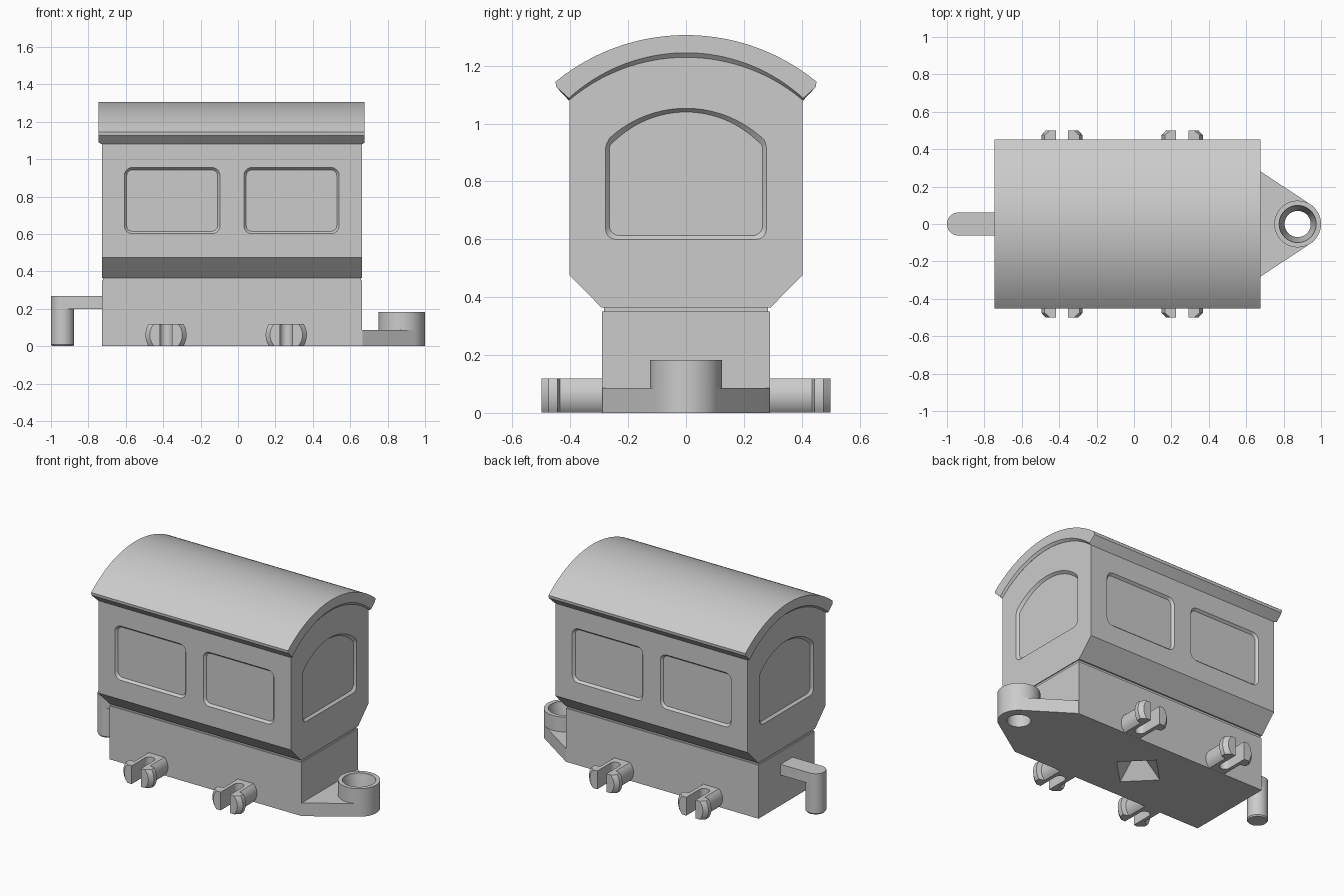
import bpy, bmesh
from math import sin, cos, pi, asin, sqrt

if "Cube" in bpy.data.objects:
    bpy.data.objects.remove(bpy.data.objects["Cube"])


def loft(name, sections):
    """Skin a list of equal-length rings of 3D points and cap both ends."""
    bm = bmesh.new()
    rings = [[bm.verts.new(p) for p in s] for s in sections]
    n = len(rings[0])
    for a, b in zip(rings, rings[1:]):
        for i in range(n):
            j = (i + 1) % n
            bm.faces.new((a[i], a[j], b[j], b[i]))
    bm.faces.new(rings[0])
    bm.faces.new(rings[-1])
    bmesh.ops.recalc_face_normals(bm, faces=bm.faces)
    me = bpy.data.meshes.new(name)
    bm.to_mesh(me)
    bm.free()
    ob = bpy.data.objects.new(name, me)
    bpy.context.collection.objects.link(ob)
    return ob


def activate(ob):
    bpy.ops.object.select_all(action='DESELECT')
    ob.select_set(True)
    bpy.context.view_layer.objects.active = ob


def cut(ob, cutter):
    cutter.hide_render = True
    m = ob.modifiers.new("cut", 'BOOLEAN')
    m.operation = 'DIFFERENCE'
    m.solver = 'EXACT'
    m.object = cutter
    activate(ob)
    bpy.ops.object.modifier_apply(modifier=m.name)
    bpy.data.objects.remove(cutter, do_unlink=True)


def along_x(pts, x):
    return [(x, a, b) for a, b in pts]


def along_y(pts, y):
    return [(a, y, b) for a, b in pts]


def along_z(pts, z):
    return [(a, b, z) for a, b in pts]


def circle(cx, cy, r, n=48, start=0.0, sweep=2 * pi, closed=True):
    d = n if closed else n - 1
    return [(cx + r * cos(start + sweep * i / d), cy + r * sin(start + sweep * i / d)) for i in range(n)]


def rect(x0, x1, y0, y1):
    return [(x0, y0), (x1, y0), (x1, y1), (x0, y1)]


def crown(half, z_end, apex, n=41):
    """Arc over the top from +half to -half."""
    s = apex - z_end
    R = (half * half + s * s) / (2 * s)
    a = asin(half / R)
    return circle(0, apex - R, R, n, pi / 2 - a, 2 * a, False)


def round_rect(x0, x1, z0, z1, r):
    pts = []
    for k, (cx, cz) in enumerate([(x1 - r, z1 - r), (x0 + r, z1 - r), (x0 + r, z0 + r), (x1 - r, z0 + r)]):
        pts += circle(cx, cz, r, 9, k * pi / 2, pi / 2, False)
    return pts


def end_window(d):
    """Arched end window outline, inset by d."""
    h, b, r = 0.278 - d, 0.60 + d, 0.035
    pts = circle(h - r, b + r, r, 8, -pi / 2, pi / 2, False)
    pts += [(h, 0.915), (h - 0.003, 0.932 - d / 2), (h - 0.012, 0.948 - d)]
    pts += crown(0.25 - d, 0.962 - d, 1.053 - d, 25)
    pts += [(-h + 0.012, 0.948 - d), (-h + 0.003, 0.932 - d / 2), (-h, 0.915)]
    pts += circle(-h + r, b + r, r, 8, pi, pi / 2, False)
    return pts


X0, X1 = -0.727, 0.663
XM = (X0 + X1) / 2

# lower base with a pyramid pocket underneath, and the thin neck above it
base = loft("base", [along_z(rect(X0, X1, -0.29, 0.29), z) for z in (0, 0.35)])
cut(base, loft("pocket_cutter", [along_z(circle(XM, 0, r, 4), z) for z, r in ((-0.02, 0.185), (0.15, 0.002))]))
neck = loft("neck", [along_z(rect(X0 + 0.006, X1 - 0.006, -0.284, 0.284), z) for z in (0.34, 0.375)])

# cabin with recessed, chamfered windows
half = [(-0.402, 0.475), (-0.293, 0.365), (0.293, 0.365), (0.402, 0.475)]
cabin = loft("cabin", [along_x(half + crown(0.402, 1.088, 1.25), x) for x in (X0, X1)])
D = 0.015
for s in (-1, 1):
    for a, b in ((-0.609, -0.095), (0.03, 0.542)):
        secs = []
        for k in (1, -1):
            d = k * 0.013 + 0.001
            secs.append(along_y(round_rect(a + d, b - d, 0.60 + d, 0.956 - d, 0.045 - d), s * (0.402 - k * D)))
        cut(cabin, loft("side_window_cutter", secs))
for face, s in ((X0, -1), (X1, 1)):
    secs = [along_x(end_window(k * 0.013), face - s * k * D) for k in (1, -1)]
    cut(cabin, loft("end_window_cutter", secs))


# curved roof with a chamfered underside at both ends
def roof_profile(lift):
    outer = crown(0.451, 1.145, 1.306)
    inner = crown(0.405, 1.08 + lift * 0.5, 1.229 + lift)
    return [(0.449, 1.127)] + outer + [(-0.449, 1.127)] + inner[::-1]


roof = loft("roof", [along_x(roof_profile(l), x) for x, l in
                     ((-0.745, 0.016), (X0 - 0.001, 0), (X1 + 0.001, 0), (0.677, 0.016))])

# coupling eye: tapered plate and raised ring sharing one conical hole
EX, ER = 0.875, 0.125


def eye_hole():
    return loft("eye_hole_cutter", [along_z(circle(EX, 0, r), z) for z, r in
                                    ((-0.01, 0.07), (0.085, 0.07), (0.165, 0.098), (0.20, 0.10))])


outline = [(0.60, -0.29), (0.665, -0.289)] + circle(EX, 0, ER, 25, -0.98, 1.96, False) + [(0.665, 0.289), (0.60, 0.29)]
plate = loft("coupling_plate", [along_z(outline, z) for z in (0, 0.086)])
cut(plate, eye_hole())
ring = loft("coupling_ring", [along_z(circle(EX, 0, ER), z) for z in (0, 0.183)])
cut(ring, eye_hole())

# coupling hook: rounded arm and a down-pointing pin
HX, HR = -0.938, 0.062
arm_outline = [(-0.70, -HR), (-0.70, HR)] + circle(HX, 0, HR, 25, pi / 2, pi, False)
arm = loft("hook_arm", [along_z(arm_outline, z) for z in (0.198, 0.268)])
pin = loft("hook_pin", [along_z(circle(HX, 0, r), z) for z, r in ((0, HR - 0.006), (0.008, HR), (0.25, HR))])


# split axle clips
def clip_ring(cx, r, y):
    a = asin(0.0595 / r)
    pts = circle(cx, 0.06, r, 13, -a, 2 * a, False) + circle(cx, 0.06, r, 13, pi - a, 2 * a, False)
    return along_y(pts, y)


parts = [base, neck, cabin, roof, plate, ring, arm, pin]
for s, side in ((-1, "front"), (1, "back")):
    for cx in (-0.385, 0.258):
        secs = ((0.27, 0.082), (0.435, 0.082), (0.445, 0.11), (0.475, 0.11), (0.50, 0.087))
        clip = loft("axle_clip_" + side, [clip_ring(cx, r, s * y) for y, r in secs])
        w = 0.033
        slot = [(cx + w, 0.55), (cx - w, 0.55)] + circle(cx, 0.365, w, 17, pi, pi, False)
        cut(clip, loft("slot_cutter", [along_z([(x, s * y) for x, y in slot], z) for z in (-0.05, 0.2)]))
        parts.append(clip)

for ob in parts:
    activate(ob)
    bpy.ops.object.shade_smooth_by_angle(angle=0.45)
